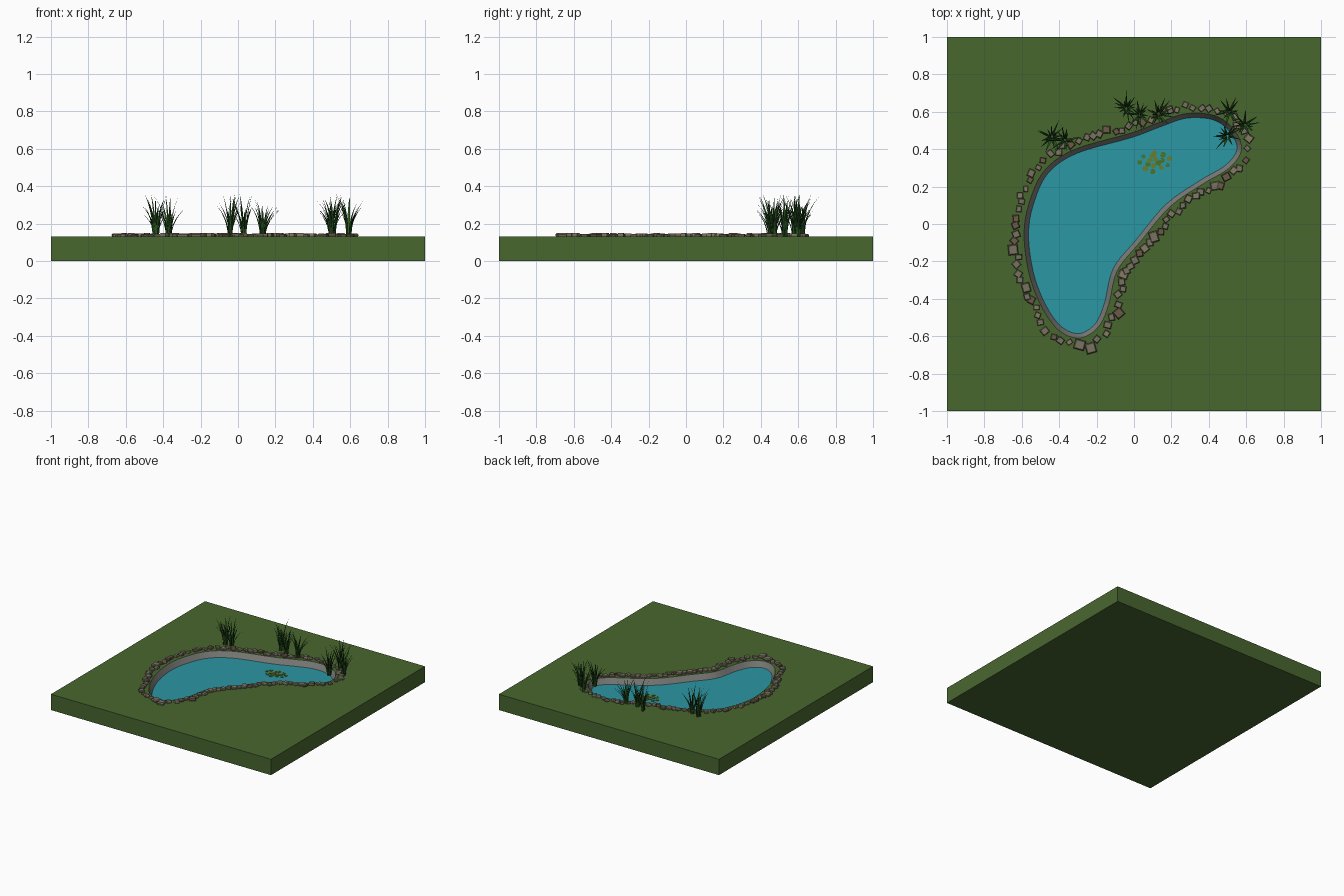
import bpy, bmesh, random
from math import sin, cos, pi, atan2
from mathutils import Vector

if "Cube" in bpy.data.objects:
    bpy.data.objects.remove(bpy.data.objects["Cube"])

random.seed(7)
TOP, WATER = 0.13, 0.085


def mat(name, rgb):
    m = bpy.data.materials.new(name)
    m.diffuse_color = (*rgb, 1)
    m.use_nodes = True
    m.node_tree.nodes["Principled BSDF"].inputs["Base Color"].default_value = m.diffuse_color
    return m


def finish(bm, name, mats):
    bmesh.ops.recalc_face_normals(bm, faces=bm.faces)
    me = bpy.data.meshes.new(name)
    bm.to_mesh(me)
    bm.free()
    for m in mats:
        me.materials.append(m)
    ob = bpy.data.objects.new(name, me)
    bpy.context.collection.objects.link(ob)
    return ob


# Pond outline: closed Catmull-Rom curve, clockwise from the top
KEYS = [(.28, .59), (.43, .58), (.53, .51), (.575, .40), (.51, .30), (.37, .215),
        (.19, .09), (.03, -.10), (-.09, -.25), (-.135, -.43), (-.19, -.55),
        (-.29, -.61), (-.40, -.57), (-.49, -.45), (-.56, -.27), (-.588, -.05),
        (-.555, .13), (-.475, .29), (-.315, .40), (-.02, .485), (.14, .545)]


def smooth_loop(keys, steps):
    pts = [Vector(k) for k in keys]
    n, out = len(pts), []
    for i in range(n):
        a, b, c, d = (pts[(i + k) % n] for k in (-1, 0, 1, 2))
        for s in range(steps):
            t = s / steps
            out.append(0.5 * (2 * b + (c - a) * t + (2 * a - 5 * b + 4 * c - d) * t * t
                              + (3 * b - a - 3 * c + d) * t ** 3))
    return out


def outward(pts, i):
    d = (pts[(i + 1) % len(pts)] - pts[i - 1]).normalized()
    return Vector((-d.y, d.x))


def offset(pts, dist):
    return [p + outward(pts, i) * dist for i, p in enumerate(pts)]


def ring(bm, pts, z):
    return [bm.verts.new((p[0], p[1], z)) for p in pts]


def bridge(bm, a, b):
    n = len(a)
    for i in range(n):
        bm.faces.new((a[i], a[(i + 1) % n], b[(i + 1) % n], b[i]))


outline = smooth_loop(KEYS, 5)
shore = offset(outline, -0.024)

# Grass slab with pond opening
grass = mat("grass", (0.066, 0.135, 0.028))
bm = bmesh.new()
square = [(-1, -1), (1, -1), (1, 1), (-1, 1)]
low, high = ring(bm, square, 0), ring(bm, square, TOP)
bm.faces.new(low)
bridge(bm, low, high)
hole = ring(bm, outline, TOP)
edges = [bm.edges.new((hole[i - 1], hole[i])) for i in range(len(hole))]
edges += [bm.edges.get((high[i - 1], high[i])) for i in range(4)]
bmesh.ops.triangle_fill(bm, edges=edges, use_beauty=True, normal=(0, 0, 1))
finish(bm, "grass_slab", [grass])

# Sloping grey bank
bm = bmesh.new()
bridge(bm, ring(bm, shore, WATER - 0.002), ring(bm, outline, TOP))
bank = finish(bm, "pond_bank", [mat("bank", (0.2, 0.2, 0.19))])
for p in bank.data.polygons:
    if p.normal.z < 0:
        p.flip()

# Water surface
bm = bmesh.new()
f = bm.faces.new(ring(bm, shore, WATER))
if f.normal.z < 0:
    f.normal_flip()
bmesh.ops.triangulate(bm, faces=[f])
water = finish(bm, "water", [mat("water", (0.024, 0.31, 0.37))])
for p in water.data.polygons:
    if p.normal.z < 0:
        p.flip()

# Border stones: tapered blocks scattered along the shore
stones = [mat("stone_grey", (0.19, 0.17, 0.12)), mat("stone_tan", (0.23, 0.20, 0.13)),
          mat("stone_brown", (0.15, 0.10, 0.07))]
dense = smooth_loop(KEYS, 40)
cum = [0]
for i in range(len(dense)):
    cum.append(cum[-1] + (dense[(i + 1) % len(dense)] - dense[i]).length)
bm = bmesh.new()
COUNT, k = 92, 0
for s in range(COUNT):
    target = cum[-1] * (s + random.uniform(-0.2, 0.2)) / COUNT
    k = next((i for i, c in enumerate(cum) if c >= target), 0) % len(dense)
    big = random.random() < 0.14
    p = dense[k] + outward(dense, k) * (random.uniform(0.025, 0.06) + 0.01 * big)
    w = random.uniform(0.048, 0.058) if big else random.uniform(0.03, 0.042)
    l, a = w * random.uniform(0.8, 1.1), random.uniform(0, pi)
    rings = []
    h = random.uniform(0.013, 0.021)
    for z, sc in ((TOP - 0.004, 0.92), (TOP + h * 0.6, 1.0), (TOP + h, 0.8)):
        corners = [(p.x + (x * w * cos(a) - y * l * sin(a)) * sc / 2,
                    p.y + (x * w * sin(a) + y * l * cos(a)) * sc / 2) for x, y in square]
        rings.append(ring(bm, corners, z))
    before = len(bm.faces)
    bridge(bm, rings[0], rings[1])
    bridge(bm, rings[1], rings[2])
    bm.faces.new(rings[0])
    bm.faces.new(rings[2])
    bm.faces.ensure_lookup_table()
    m = random.choice((0, 0, 1, 2))
    for f in bm.faces[before:]:
        f.material_index = m
finish(bm, "border_stones", stones)

# Reed clumps: curved tapering blades with a folded cross-section
reed_mats = [mat("reed_dark", (0.012, 0.06, 0.012)), mat("reed_light", (0.03, 0.12, 0.015))]
CLUMPS = [(-.44, .465), (-.37, .45), (-.04, .62), (.03, .585), (.13, .585),
          (.51, .60), (.59, .53), (.50, .47)]
for n, (cx, cy) in enumerate(CLUMPS):
    bm = bmesh.new()
    for b in range(15):
        a = 2 * pi * b / 15 + random.uniform(-0.3, 0.3)
        d, side = Vector((cos(a), sin(a), 0)), Vector((-sin(a), cos(a), 0))
        base = Vector((cx, cy, TOP - 0.003)) + d * random.uniform(0.004, 0.016)
        height, lean = random.uniform(0.13, 0.25), random.uniform(0.03, 0.085)
        width = random.uniform(0.005, 0.008)
        prev = None
        for s in range(6):
            t = s / 5
            c = base + d * lean * t ** 2 + Vector((0, 0, height * (t - 0.06 * t ** 4)))
            w = width * (0.75 + 0.8 * t - 1.5 * t ** 2)
            row = [bm.verts.new(c - side * w), bm.verts.new(c + d * w * 0.5),
                   bm.verts.new(c + side * w), bm.verts.new(c - d * w * 0.3)]
            if prev:
                before = len(bm.faces)
                bridge(bm, prev, row)
                bm.faces.ensure_lookup_table()
                for f in bm.faces[before:]:
                    f.material_index = b % 2
            prev = row
    finish(bm, f"reed_clump_{n + 1}", reed_mats)

# Lily pads: notched thin discs
pad_mats = [mat("pad_green", (0.07, 0.17, 0.02)), mat("pad_olive", (0.15, 0.2, 0.02))]
PADS = [(.05, .36), (.11, .38), (.155, .37), (.19, .35), (.03, .33), (.085, .34),
        (.13, .325), (.06, .295), (.10, .28), (.145, .30), (.18, .315), (.10, .365),
        (.075, .32), (.115, .345), (.15, .34), (.105, .31)]
bm = bmesh.new()
for i, (x, y) in enumerate(PADS):
    r, a0 = random.uniform(0.011, 0.016), random.uniform(0, 2 * pi)
    pts = [(x, y)] + [(x + r * cos(a0 + 0.25 + j * 5.78 / 10),
                       y + r * sin(a0 + 0.25 + j * 5.78 / 10)) for j in range(11)]
    lo, hi = ring(bm, pts, WATER - 0.001), ring(bm, pts, WATER + 0.004)
    before = len(bm.faces)
    bridge(bm, lo, hi)
    bm.faces.new(lo)
    bm.faces.new(hi)
    bm.faces.ensure_lookup_table()
    for f in bm.faces[before:]:
        f.material_index = i % 2
finish(bm, "lily_pads", pad_mats)
